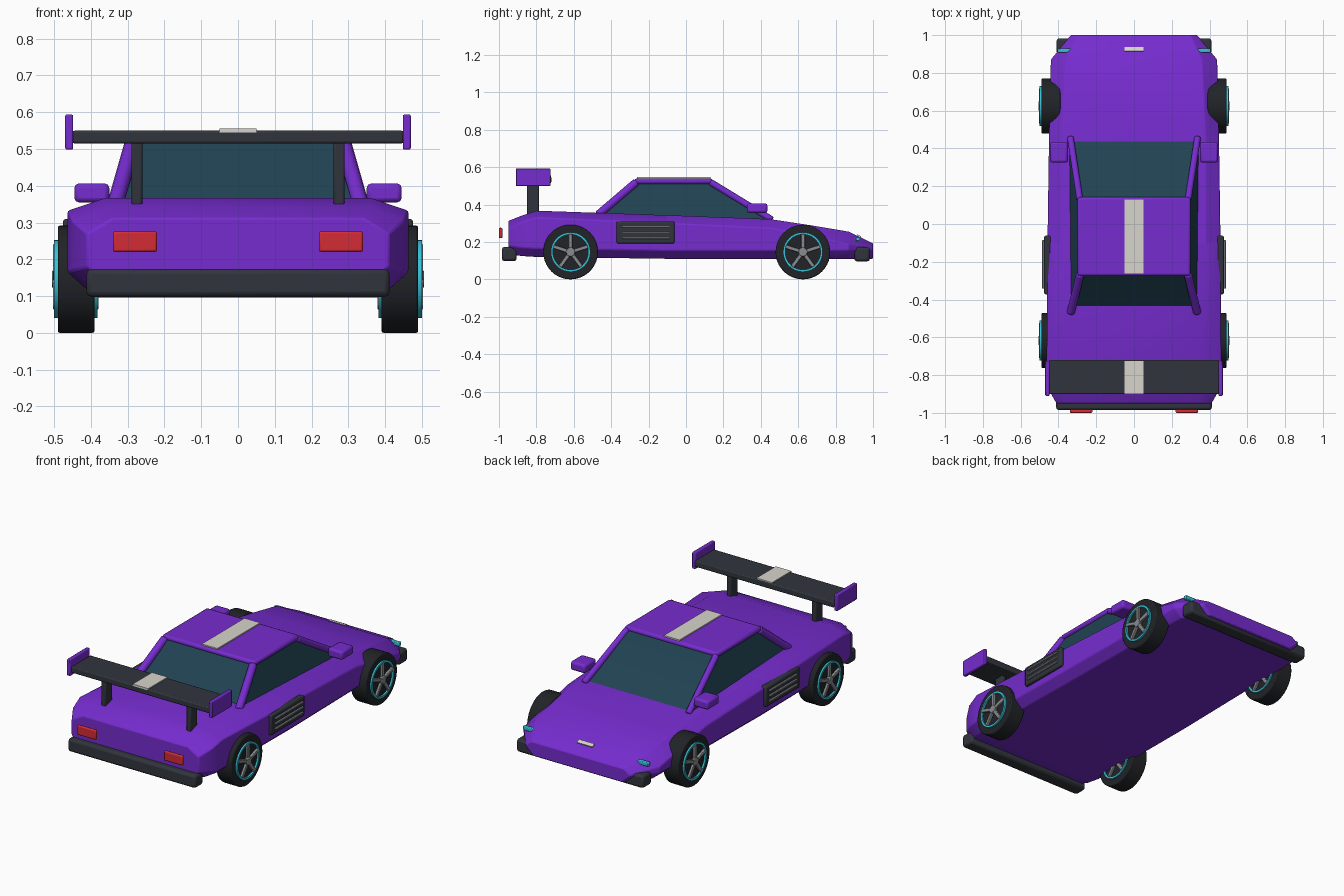
import bpy, bmesh, math
from mathutils import Vector, Matrix

if "Cube" in bpy.data.objects:
    bpy.data.objects.remove(bpy.data.objects["Cube"])


def mat(name, r, g, b):
    m = bpy.data.materials.new(name)
    m.diffuse_color = (r, g, b, 1)
    m.use_nodes = True
    m.node_tree.nodes["Principled BSDF"].inputs["Base Color"].default_value = m.diffuse_color
    return m


PURPLE = mat("purple_paint", 0.18, 0.025, 0.62)
DARK = mat("dark_trim", 0.03, 0.035, 0.045)
RUBBER = mat("rubber", 0.015, 0.017, 0.02)
GLASS = mat("tinted_glass", 0.015, 0.055, 0.085)
CYAN = mat("cyan", 0.04, 0.55, 0.7)
RED = mat("red_lens", 0.65, 0.025, 0.035)
WHITE = mat("off_white", 0.68, 0.66, 0.6)
GREY = mat("grey_metal", 0.25, 0.26, 0.28)


def finish(name, bm, material, bevel=0.0, segs=2, limit=25, smooth=35):
    bmesh.ops.recalc_face_normals(bm, faces=bm.faces[:])
    me = bpy.data.meshes.new(name)
    bm.to_mesh(me)
    bm.free()
    ob = bpy.data.objects.new(name, me)
    bpy.context.collection.objects.link(ob)
    me.materials.append(material)
    if bevel:
        b = ob.modifiers.new("bevel", 'BEVEL')
        b.width, b.segments = bevel, segs
        b.limit_method, b.angle_limit = 'ANGLE', math.radians(limit)
    bpy.ops.object.select_all(action='DESELECT')
    ob.select_set(True)
    bpy.context.view_layer.objects.active = ob
    bpy.ops.object.shade_smooth_by_angle(angle=math.radians(smooth))
    return ob


def box(name, x, y, z, material, bevel=0.0, rot=None):
    """Box from (min, max) ranges, optionally pitched about x."""
    bm = bmesh.new()
    size = [r[1] - r[0] for r in (x, y, z)]
    centre = Vector([(r[0] + r[1]) / 2 for r in (x, y, z)])
    bmesh.ops.create_cube(bm, size=1, matrix=Matrix.Translation(centre)
                          @ Matrix.Rotation(rot or 0, 4, 'X') @ Matrix.Diagonal((*size, 1)))
    return finish(name, bm, material, bevel)


def pair(name, x, y, z, material, bevel=0.0, rot=None):
    box(name + "_right", x, y, z, material, bevel, rot)
    box(name + "_left", (-x[1], -x[0]), y, z, material, bevel, rot)


def loft(name, rings, material, bevel=0.0):
    bm = bmesh.new()
    rows = [[bm.verts.new(p) for p in r] for r in rings]
    n = len(rows[0])
    for a, b in zip(rows, rows[1:]):
        for i in range(n):
            bm.faces.new((a[i], a[(i + 1) % n], b[(i + 1) % n], b[i]))
    bm.faces.new(rows[0])
    bm.faces.new(rows[-1])
    return finish(name, bm, material, bevel)


def beam(name, p, q, radius):
    p, q = Vector(p), Vector(q)
    d = q - p
    bm = bmesh.new()
    bmesh.ops.create_cone(bm, cap_ends=True, segments=10, radius1=radius, radius2=radius,
                          depth=d.length, matrix=Matrix.Translation((p + q) / 2)
                          @ d.to_track_quat('Z', 'Y').to_matrix().to_4x4())
    return finish(name, bm, PURPLE, 0.006, limit=50, smooth=50)


# body: y, half width, bottom, shoulder height, top, half width of top
sections = [(-0.95, 0.41, 0.135, 0.27, 0.312, 0.34), (-0.88, 0.45, 0.125, 0.305, 0.34, 0.36),
            (-0.80, 0.463, 0.12, 0.332, 0.367, 0.36), (-0.10, 0.458, 0.11, 0.30, 0.343, 0.38),
            (0.45, 0.45, 0.11, 0.275, 0.322, 0.38), (0.68, 0.445, 0.11, 0.23, 0.287, 0.37),
            (0.87, 0.44, 0.11, 0.19, 0.255, 0.36), (1.0, 0.335, 0.11, 0.165, 0.192, 0.30)]
rings = []
for y, w, zb, zs, zt, wt in sections:
    half = [(w - 0.05, zb), (w, zb + 0.045), (w, zs), (wt, zt)]
    rings.append([(x, y, z) for x, z in half] + [(-x, y, z) for x, z in reversed(half)])
loft("body", rings, PURPLE, 0.012)

# cabin glass, roof and pillars
loft("cabin_glass", [[(s * w, y, z) for s, y in ((-1, y0), (1, y0), (1, y1), (-1, y1))]
                     for w, y0, y1, z in ((0.345, -0.475, 0.455, 0.31), (0.285, -0.265, 0.13, 0.525))], GLASS)
box("roof", (-0.3, 0.3), (-0.275, 0.142), (0.51, 0.54), PURPLE, 0.012)
for s, side in ((1, "right"), (-1, "left")):
    beam("front_pillar_" + side, (s * 0.337, 0.46, 0.318), (s * 0.287, 0.13, 0.52), 0.018)
    beam("rear_pillar_" + side, (s * 0.335, -0.47, 0.345), (s * 0.285, -0.265, 0.52), 0.022)
box("roof_stripe", (-0.05, 0.05), (-0.262, 0.132), (0.535, 0.547), WHITE)
pair("mirror", (0.35, 0.445), (0.325, 0.435), (0.355, 0.406), PURPLE, 0.012)

# rear wing
box("wing_blade", (-0.45, 0.45), (-0.9, -0.72), (0.515, 0.55), DARK, 0.006)
box("wing_stripe", (-0.05, 0.05), (-0.9, -0.722), (0.545, 0.556), WHITE)
pair("wing_end_plate", (0.448, 0.47), (-0.91, -0.725), (0.498, 0.594), PURPLE, 0.005)
pair("wing_strut", (0.26, 0.29), (-0.85, -0.787), (0.34, 0.525), DARK, 0.006)

# bumpers and lights
box("rear_bumper", (-0.412, 0.412), (-0.985, -0.905), (0.098, 0.174), DARK, 0.014)
box("front_bumper", (-0.41, 0.41), (0.9, 0.983), (0.096, 0.172), DARK, 0.014)
pair("tail_light", (0.22, 0.34), (-1.0, -0.982), (0.22, 0.276), RED, 0.006)
pair("headlight", (0.33, 0.405), (0.908, 0.93), (0.205, 0.227), CYAN, 0.004)
box("nose_badge_plate", (-0.05, 0.05), (0.912, 0.935), (0.222, 0.236), WHITE, rot=-0.45)

# side vents with slats
pair("side_vent", (0.44, 0.476), (-0.372, -0.062), (0.192, 0.31), DARK, 0.008)
for i in range(3):
    z = 0.222 + i * 0.03
    pair(f"vent_slat_{i + 1}", (0.47, 0.486), (-0.342, -0.085), (z - 0.005, z + 0.005), GREY, 0.002)


# wheels
def disc(name, r, x0, x1, y, z, material, bevel, inner=0.0):
    bm = bmesh.new()
    n = 40
    profile = [(x0, r), (x1, r), (x1, inner), (x0, inner)] if inner else [(x0, r), (x1, r)]
    rows = [[bm.verts.new((x, y + rr * math.cos(2 * math.pi * i / n), z + rr * math.sin(2 * math.pi * i / n)))
             for i in range(n)] for x, rr in profile]
    for a, b in zip(rows, rows[1:] + (rows[:1] if inner else [])):
        for i in range(n):
            bm.faces.new((a[i], a[(i + 1) % n], b[(i + 1) % n], b[i]))
    if not inner:
        bm.faces.new(rows[0])
        bm.faces.new(rows[-1])
    finish(name, bm, material, bevel)


for end, y in (("rear", -0.617), ("front", 0.625)):
    for s, side in ((1, "right"), (-1, "left")):
        tag, z = f"{end}_{side}", 0.146
        disc("tyre_" + tag, 0.146, s * 0.39, s * 0.49, y, z, RUBBER, 0.006)
        disc("rim_ring_" + tag, 0.106, s * 0.382, s * 0.5, y, z, CYAN, 0.0, 0.094)
        disc("hub_" + tag, 0.024, s * 0.376, s * 0.506, y, z, GREY, 0.004)
        bm = bmesh.new()
        for k in range(5):
            bmesh.ops.create_cube(bm, size=1, matrix=Matrix.Translation((s * 0.441, y, z))
                                  @ Matrix.Rotation(math.radians(72 * k), 4, 'X')
                                  @ Matrix.Translation((0, 0, 0.055))
                                  @ Matrix.Diagonal((0.124, 0.02, 0.082, 1)))
        finish("spokes_" + tag, bm, GREY, 0.003)
